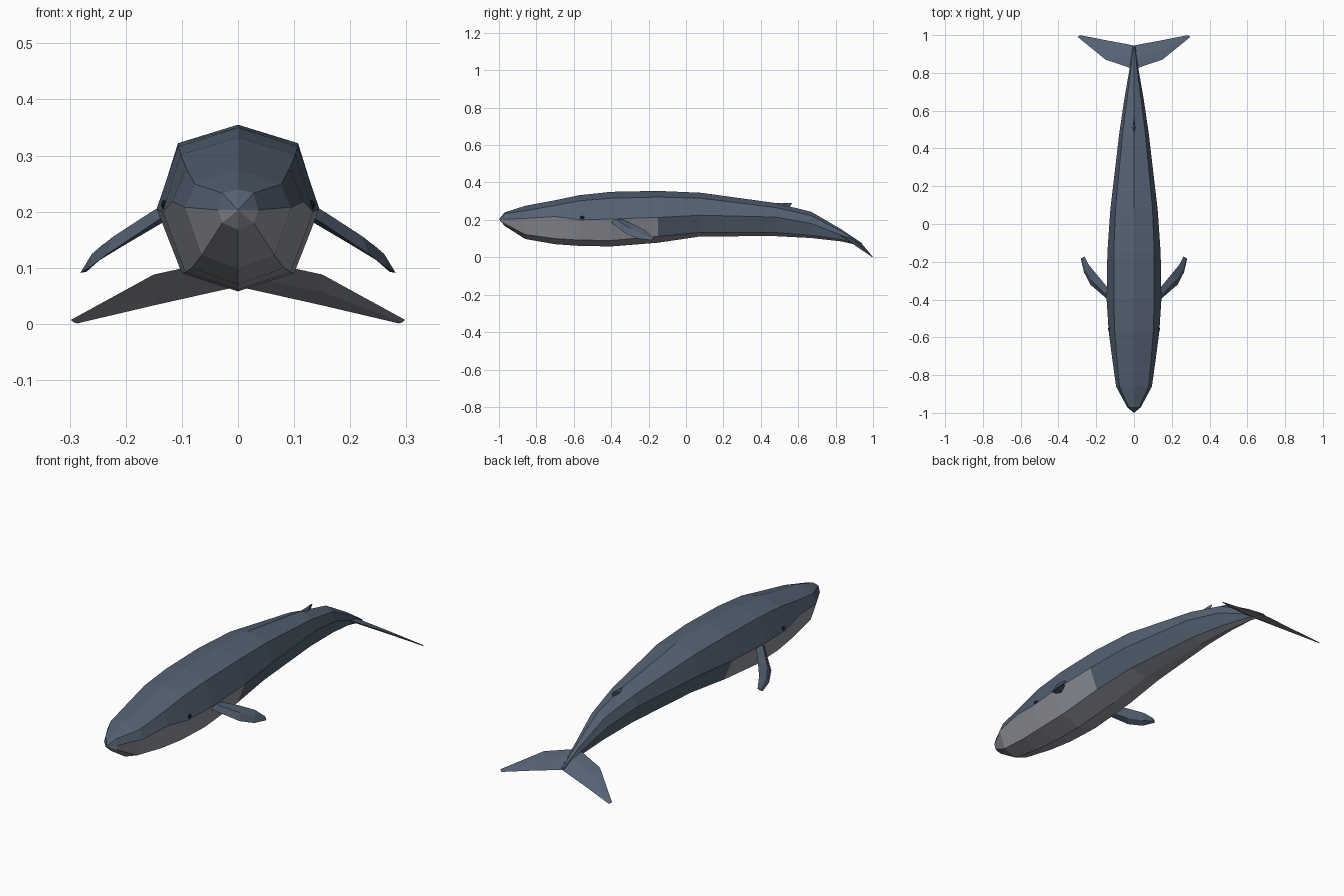
import bpy, bmesh
from mathutils import Vector, Matrix

if "Cube" in bpy.data.objects:
    bpy.data.objects.remove(bpy.data.objects["Cube"])


def material(name, rgb):
    m = bpy.data.materials.new(name)
    m.diffuse_color = (*rgb, 1)
    m.use_nodes = True
    m.node_tree.nodes["Principled BSDF"].inputs["Base Color"].default_value = m.diffuse_color
    return m


SKIN = material("slate_blue_skin", (0.09, 0.12, 0.17))
BELLY = material("pale_grey_belly", (0.29, 0.30, 0.34))
DARK = material("dark_eye", (0.012, 0.014, 0.02))


def finish(bm, name, mats, mirror=True):
    me = bpy.data.meshes.new(name)
    bm.to_mesh(me)
    bm.free()
    for m in mats:
        me.materials.append(m)
    ob = bpy.data.objects.new(name, me)
    bpy.context.collection.objects.link(ob)
    if mirror:
        mod = ob.modifiers.new("mirror", 'MIRROR')
        mod.use_clip = True
        mod.merge_threshold = 0.0005
    return ob


# Body half: y, top z, upper edge x z, side edge x z, lower edge x z, bottom z
rings = [
    (-0.97, .240, .028, .233, .036, .203, .028, .180, .168),
    (-0.86, .275, .077, .249, .095, .208, .065, .122, .098),
    (-0.70, .305, .092, .277, .117, .218, .082, .100, .070),
    (-0.57, .332, .102, .302, .134, .200, .094, .092, .061),
    (-0.40, .350, .107, .316, .145, .205, .100, .090, .058),
    (-0.15, .355, .107, .322, .141, .213, .100, .112, .078),
    (0.08, .345, .098, .316, .125, .225, .085, .133, .112),
    (0.48, .290, .060, .266, .078, .215, .050, .132, .113),
    (0.67, .243, .036, .223, .050, .180, .032, .118, .103),
    (0.83, .150, .015, .140, .022, .118, .015, .095, .085),
    (0.94, .076, .005, .074, .008, .069, .005, .064, .061),
]
bm = bmesh.new()
loops = []
for y, zt, ux, uz, mx, mz, lx, lz, zb in rings:
    pts = [(0, zt), (ux, uz), (mx, mz), (lx, lz), (0, zb)]
    loops.append([bm.verts.new((x, y, z)) for x, z in pts])
for i in range(len(loops) - 1):
    a, b = loops[i], loops[i + 1]
    for k in range(4):
        f = bm.faces.new((a[k], a[k + 1], b[k + 1], b[k]))
        # pale underside everywhere, pale flank only on the throat
        f.material_index = int(k == 3 or (k == 2 and rings[i][0] < -0.2))
# snout fan and tail cap
tip = bm.verts.new((0, -1.0, .203))
for k in range(4):
    f = bm.faces.new((tip, loops[0][k + 1], loops[0][k]))
    f.material_index = int(k >= 2)
bm.faces.new(loops[-1])
# outward direction: compare with the body axis
for f in bm.faces:
    f.normal_update()
    c = f.calc_center_median()
    if abs(f.normal.x) > 1e-6 and f.normal.x * max(c.x, 1e-6) < 0:
        f.normal_flip()
finish(bm, "body", [SKIN, BELLY])


# Blade: diamond sections lofted from root to tip (leading pt, trailing pt, half thickness)
def blade(name, stations, mirror=True, pale_under=False):
    bm = bmesh.new()
    span = Vector(stations[-1][0]) - Vector(stations[0][0])
    loops = []
    for lead, trail, t in stations:
        l, r = Vector(lead), Vector(trail)
        n = (r - l).cross(span).normalized() * t
        mid = l.lerp(r, 0.45)
        loops.append([bm.verts.new(p) for p in (l, mid + n, r, mid - n)])
    for a, b in zip(loops, loops[1:]):
        for k in range(4):
            j = (k + 1) % 4
            bm.faces.new((a[k], a[j], b[j], b[k]))
    bm.faces.new(loops[-1])
    if mirror is False or not pale_under:
        bm.faces.new(loops[0][::-1])
    bmesh.ops.recalc_face_normals(bm, faces=bm.faces)
    if pale_under:
        if sum(f.normal.z * (f.calc_center_median().z - 0.05) for f in bm.faces) < -1:
            bmesh.ops.reverse_faces(bm, faces=bm.faces)
        for f in bm.faces:
            f.material_index = int(f.normal.z < 0)
    return finish(bm, name, [SKIN, BELLY], mirror)


# Tail flukes
blade("tail_flukes", [
    ((0, .815, .120), (0, .945, .066), .010),
    ((.025, .828, .115), (.025, .950, .061), .010),
    ((.150, .870, .088), (.150, .973, .033), .007),
    ((.298, .990, .007), (.286, 1.0, .001), .002),
], pale_under=True)

# Pectoral fins
blade("side_fin", [
    ((.120, -.420, .200), (.115, -.340, .212), .014),
    ((.145, -.395, .183), (.145, -.330, .198), .014),
    ((.232, -.320, .125), (.195, -.270, .172), .012),
    ((.265, -.255, .100), (.240, -.215, .142), .009),
    ((.281, -.185, .091), (.262, -.172, .102), .004),
])

# Dorsal fin
blade("back_fin", [
    ((0, .440, .280), (0, .570, .255), .010),
    ((0, .490, .290), (0, .555, .270), .008),
    ((0, .530, .291), (0, .568, .291), .003),
], mirror=False)

# Eyes
bm = bmesh.new()
bmesh.ops.create_uvsphere(bm, u_segments=8, v_segments=4, radius=1,
                          matrix=Matrix.Translation((.131, -.555, .212))
                          @ Matrix.Diagonal((.006, .013, .009, 1)))
finish(bm, "eye", [DARK])
